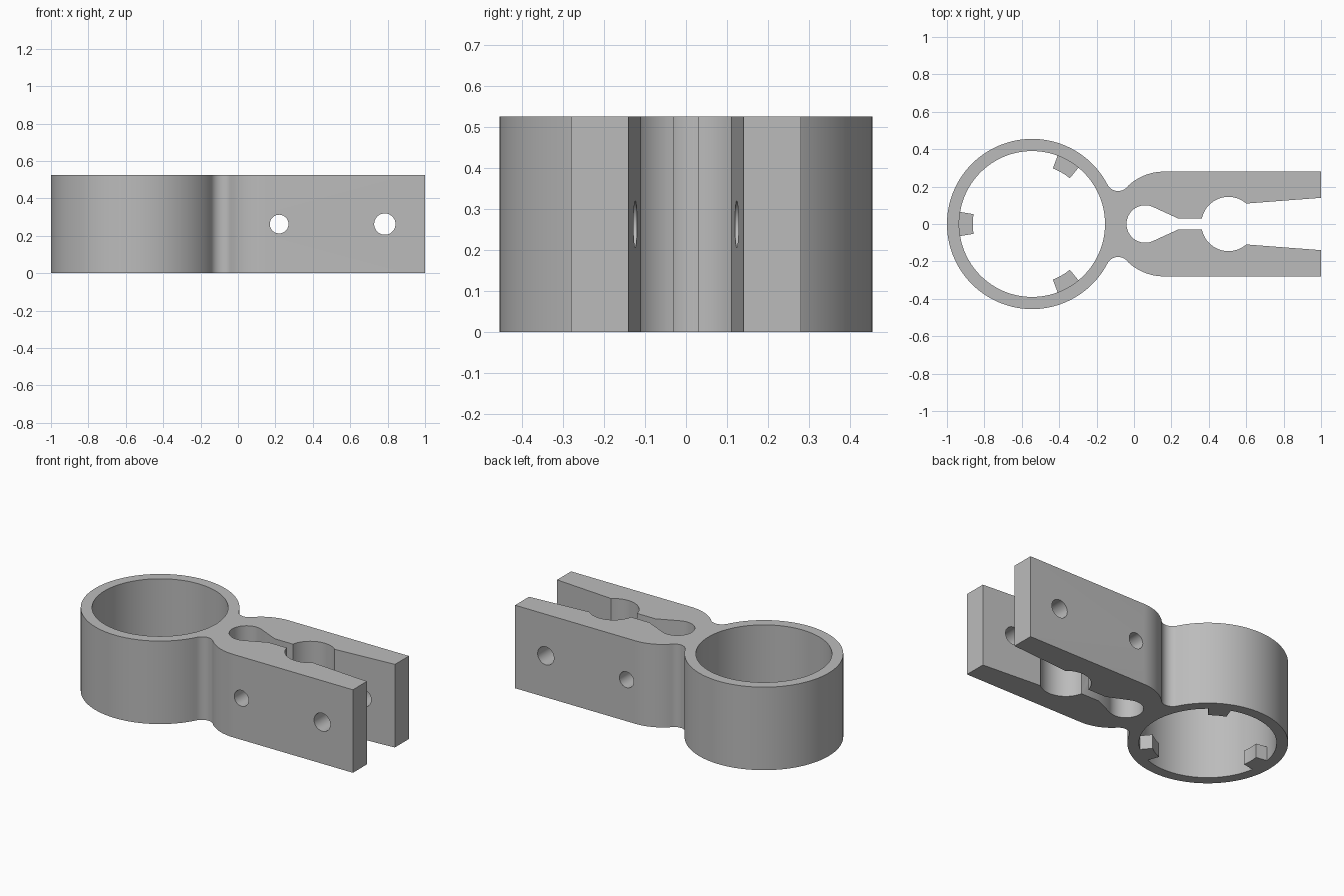
import bpy, bmesh
from math import radians, cos, sin, pi, atan2, degrees, hypot

HEIGHT = 0.525
RING_X, RING_R, BORE_R = -0.545, 0.455, 0.39

cube = bpy.data.objects.get("Cube")
if cube:
    bpy.data.objects.remove(cube, do_unlink=True)

grey = bpy.data.materials.new("plain_grey")
grey.use_nodes = True
colour = (0.5, 0.5, 0.5, 1)
grey.diffuse_color = colour
grey.node_tree.nodes["Principled BSDF"].inputs["Base Color"].default_value = colour


def arc(cx, cy, r, start, end, steps):
    """Points along an arc, angles in degrees."""
    angles = [radians(start + (end - start) * i / steps) for i in range(steps + 1)]
    return [(cx + r * cos(a), cy + r * sin(a)) for a in angles]


def prism(name, outline, height):
    """Upright solid made from a flat outline."""
    bm = bmesh.new()
    face = bm.faces.new([bm.verts.new((x, y, 0)) for x, y in outline])
    top = bmesh.ops.extrude_face_region(bm, geom=[face])["geom"]
    bmesh.ops.translate(bm, vec=(0, 0, height),
                        verts=[v for v in top if isinstance(v, bmesh.types.BMVert)])
    bmesh.ops.recalc_face_normals(bm, faces=bm.faces)
    mesh = bpy.data.meshes.new(name)
    bm.to_mesh(mesh)
    bm.free()
    mesh.materials.append(grey)
    obj = bpy.data.objects.new(name, mesh)
    bpy.context.collection.objects.link(obj)
    return obj


def activate(obj):
    bpy.ops.object.select_all(action="DESELECT")
    obj.select_set(True)
    bpy.context.view_layer.objects.active = obj


def drill(obj, location, radius, rotation=(0, 0, 0), sides=48):
    """Cut a round hole through a solid."""
    bpy.ops.mesh.primitive_cylinder_add(vertices=sides, radius=radius, depth=2,
                                        location=location, rotation=rotation)
    cutter = bpy.context.object
    cutter.hide_render = True
    cutter.data.materials.append(grey)
    activate(obj)
    mod = obj.modifiers.new("hole", "BOOLEAN")
    mod.operation, mod.solver, mod.object = "DIFFERENCE", "EXACT", cutter
    bpy.ops.object.modifier_apply(modifier=mod.name)
    bpy.data.objects.remove(cutter, do_unlink=True)


# Tangent fillet between the ring and the rounded shoulder of the jaws
fx, fy = -0.085, 0.24
shoulder_x, shoulder_r = 0.16, 0.28
ring_angle = degrees(atan2(fy, fx - RING_X))
shoulder_angle = degrees(atan2(fy, fx - shoulder_x))
fillet_r = hypot(fx - RING_X, fy) - RING_R

# Half outline: ring, fillet, shoulder, jaw tip, large seat, neck, small relief
half = arc(RING_X, 0, RING_R, 180, ring_angle, 56)
half += arc(fx, fy, fillet_r, ring_angle + 180, shoulder_angle + 180, 16)[1:]
half += arc(shoulder_x, 0, shoulder_r, shoulder_angle, 90, 12)[1:]
half += [(1, 0.28), (1, 0.14)]
half += arc(0.505, 0, 0.145, 49, 168, 24)
half += [(0.235, 0.03)]
half += arc(0.06, 0, 0.1, 65.4, 180, 20)
outline = half + [(x, -y) for x, y in reversed(half[1:-1])]

# Clamp body with the ring bore and two cross holes
body = prism("clamp_body", outline, HEIGHT)
drill(body, (RING_X, 0, HEIGHT / 2), BORE_R, sides=128)
for x, r in ((0.22, 0.05), (0.785, 0.057)):
    drill(body, (x, 0, HEIGHT / 2), r, (pi / 2, 0, 0))
activate(body)
bpy.ops.object.shade_smooth_by_angle(angle=radians(25))

# Three stop tabs around the foot of the bore
for name, angle in (("left_tab", 60), ("outer_tab", 180), ("right_tab", 300)):
    tab = arc(RING_X, 0, 0.317, angle - 9.5, angle + 9.5, 6)
    tab += arc(RING_X, 0, BORE_R + 0.005, angle + 9.5, angle - 9.5, 6)
    activate(prism(name, tab, 0.09))
    bpy.ops.object.shade_smooth_by_angle(angle=radians(25))
